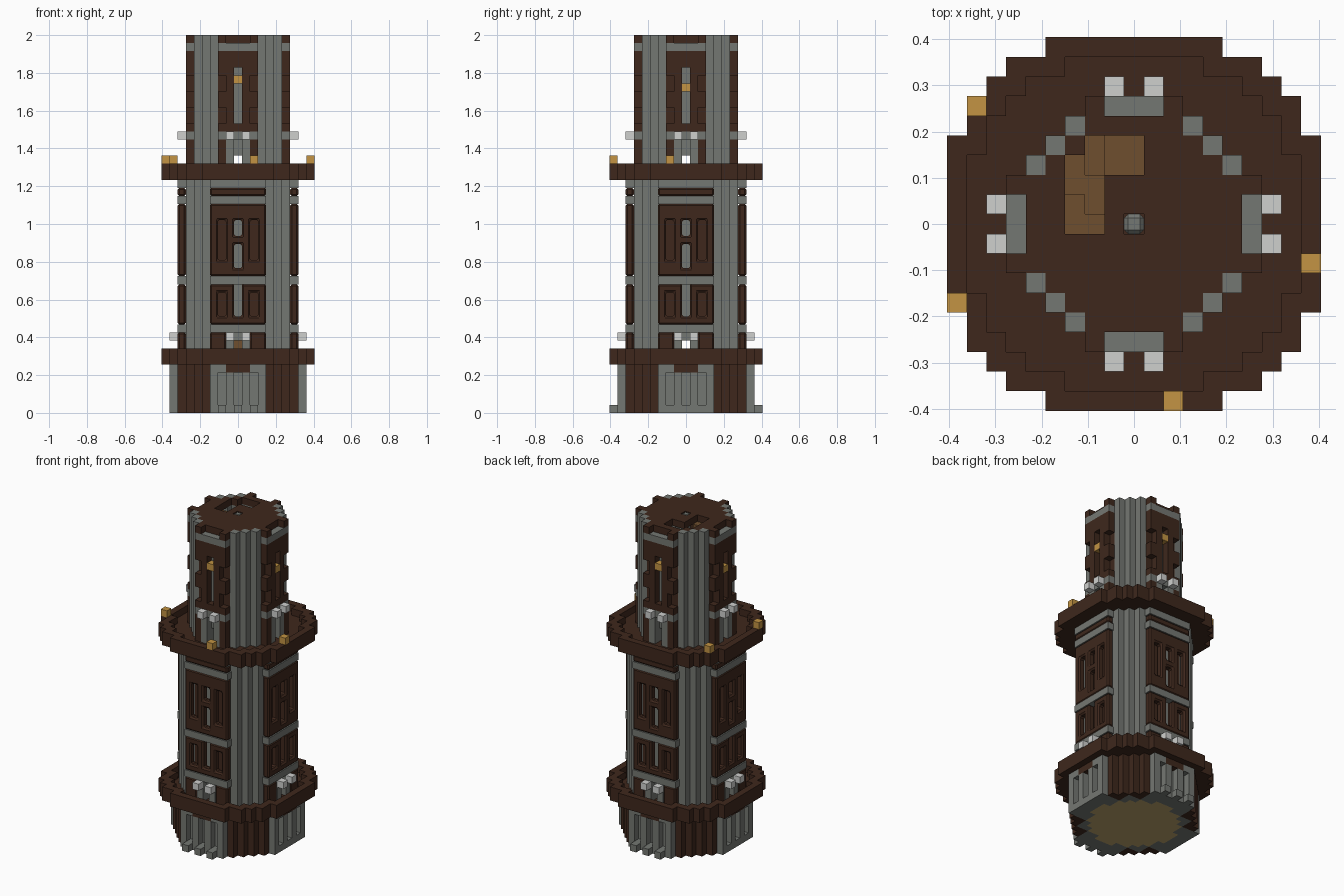
import bpy, math
from math import atan2, degrees

cube = bpy.data.objects.get("Cube")
if cube:
    bpy.data.objects.remove(cube)

U = 2 / 47            # edge of one block
R = range(-9, 10)


def linear(c):
    c /= 255
    return c / 12.92 if c < 0.04 else ((c + 0.055) / 1.055) ** 2.4


def material(name, *rgb):
    m = bpy.data.materials.new(name)
    m.use_nodes = True
    col = [linear(c) for c in rgb] + [1]
    m.diffuse_color = col
    m.node_tree.nodes["Principled BSDF"].inputs["Base Color"].default_value = col
    return m


MATS = {
    "brown": material("dark brown timber", 62, 39, 28),
    "stone": material("grey stone", 116, 119, 114),
    "white": material("pale stone", 207, 208, 206),
    "gold": material("golden lamp", 195, 148, 67),
    "wood": material("stair wood", 111, 79, 47),
    "plank": material("pale plank", 186, 164, 108),
}
SOFT = {"middle_panels", "centre_post"}     # parts with chamfered edges
cells = {}            # (i, j, k) -> (part, colour)


def put(part, colour, i, j, k):
    cells[i, j, k] = (part, colour)


def disc(outer, inner=-1):
    """Block columns between two squared radii."""
    return [(i, j) for i in R for j in R if inner < i * i + j * j <= outer]


def four(d, s):
    """The same spot on all four sides, mirrored."""
    return {p for a in (d, -d) for b in (s, -s) for p in ((a, b), (b, a))}


def walls(part, outer, inner, layers, rule):
    """Round wall; the rule gives a colour from depth, sideways offset, layer."""
    for i, j in disc(outer, inner):
        d, s = max(abs(i), abs(j)), min(abs(i), abs(j))
        for k in layers:
            colour = rule(d, s, k)
            panel = part == "middle_wall" and d == 7 and colour == "brown"
            if colour:
                put("middle_panels" if panel else part, colour, i, j, k)


def base_rule(d, s, k):
    if s >= 4:
        r2 = d * d + s * s
        return None if r2 > 65 else "brown" if r2 > 50 else "stone"
    if d == 8 and s in (0, 2) and 1 <= k <= 4:
        return None
    return "brown" if d == 8 and s <= 1 and k == 5 else "stone"


def middle_rule(d, s, k):
    if s >= 4 or (s == 3 and d < 7):
        return "stone"
    if s == 0 and k <= 8:                       # doorway
        return None
    if s == 0 and k in (9, 12, 13, 14, 15, 18, 19, 20, 22, 23):
        return "stone" if d < 7 else None       # sunk window
    if d == 7 and s == 2 and k in (12, 13, 14, 19, 20, 21, 22, 23):
        return None                             # sunk side panel
    if k in (10, 16, 26, 28) or (k < 10 and s <= 1):
        return "stone"
    return "brown"


def upper_rule(d, s, k):
    if k == 46:                                 # notched top edge
        if d == 6 and s <= 1:
            return None
        return "stone" if s >= 3 and d * d + s * s >= 32 else "brown"
    if s >= 3:
        return "stone"
    if s == 0 and k <= 31:
        return None
    if s == 0 and (k in (32, 33) or 36 <= k <= 42):
        return "stone" if d < 6 else None
    if d == 6 and s == 2 and k in (36, 37, 40, 41):
        return None
    if k in (34, 45) or (k < 34 and s <= 1):
        return "stone"
    return "brown"


# Walls of the three storeys
walls("base_wall", 74, 37, range(0, 6), base_rule)
walls("middle_wall", 58, 30, range(7, 29), middle_rule)
walls("upper_wall", 40, 24, range(30, 47), upper_rule)

# Ground floor and front and back footing blocks
for i, j in disc(37):
    put("ground_floor", "plank", i, j, 0)
for i in (-2, 0, 2):
    for j in (-9, 9):
        put("footing_blocks", "stone", i, j, 0)

# Balconies: floor, raised rim and pale brackets above the doors
for name, k, d, up in (("lower", 6, 8, 3), ("upper", 29, 7, 5)):
    for i, j in disc(100):
        put(name + "_balcony", "brown", i, j, k)
    for i, j in disc(100, 74):
        put(name + "_balcony", "brown", i, j, k + 1)
    for i, j in four(d, 1):
        put(name + "_brackets", "white", i, j, k + up)

# Lamps on the upper rim and in the upper windows
for i, j in ((-9, -4), (2, -9), (-8, 6), (9, -2)):
    put("rim_lamps", "gold", i, j, 31)
for i, j in four(6, 0):
    put("window_lamps", "gold", i, j, 41 if i == 0 else 40)


# Spiral stairs inside
def turn_gap(i, j, angle):
    return abs((degrees(atan2(j, i)) - angle + 180) % 360 - 180)


for k in list(range(7, 29)) + list(range(32, 46)):
    for i, j in disc(20, 3):
        if turn_gap(i, j, 180 + (k - 45) * 22.5) < 25:
            put("spiral_stairs", "wood", i, j, k)

# Roof deck with the stair opening and a hanging centre post
for i, j in disc(24):
    stair_well = (-3 <= i <= 0 and j in (3, 4)) or (i in (-3, -2) and 0 <= j <= 2)
    if not stair_well:
        put("roof_deck", "brown", i, j, 46)
for k in (44, 45, 46):
    put("centre_post", "stone", 0, 0, k)

# Corner offsets of the six block faces, keyed by outward direction
FACES = {
    (1, 0, 0): ((1, 0, 0), (1, 1, 0), (1, 1, 1), (1, 0, 1)),
    (-1, 0, 0): ((0, 0, 0), (0, 0, 1), (0, 1, 1), (0, 1, 0)),
    (0, 1, 0): ((0, 1, 0), (0, 1, 1), (1, 1, 1), (1, 1, 0)),
    (0, -1, 0): ((0, 0, 0), (1, 0, 0), (1, 0, 1), (0, 0, 1)),
    (0, 0, 1): ((0, 0, 1), (1, 0, 1), (1, 1, 1), (0, 1, 1)),
    (0, 0, -1): ((0, 0, 0), (0, 1, 0), (1, 1, 0), (1, 0, 0)),
}


def build(part):
    """Mesh the outer skin of one part's blocks."""
    index, faces, colours = {}, [], []
    for c, (name, colour) in cells.items():
        if name != part:
            continue
        for n, corners in FACES.items():
            beside = cells.get(tuple(a + b for a, b in zip(c, n)))
            if beside and (beside[0] == part or not {part, beside[0]} & SOFT):
                continue
            points = [tuple(a + b for a, b in zip(c, o)) for o in corners]
            faces.append([index.setdefault(p, len(index)) for p in points])
            colours.append(colour)
    mesh = bpy.data.meshes.new(part)
    verts = [((x - 0.5) * U, (y - 0.5) * U, z * U) for x, y, z in index]
    mesh.from_pydata(verts, [], faces)
    used = sorted(set(colours))
    for colour in used:
        mesh.materials.append(MATS[colour])
    for poly, colour in zip(mesh.polygons, colours):
        poly.material_index = used.index(colour)
    obj = bpy.data.objects.new(part, mesh)
    bpy.context.collection.objects.link(obj)
    if part in SOFT:
        bevel = obj.modifiers.new("chamfer", "BEVEL")
        bevel.width = U / 5
        bevel.segments = 1
        bevel.limit_method = "ANGLE"


for part in sorted({name for name, _ in cells.values()}):
    build(part)
